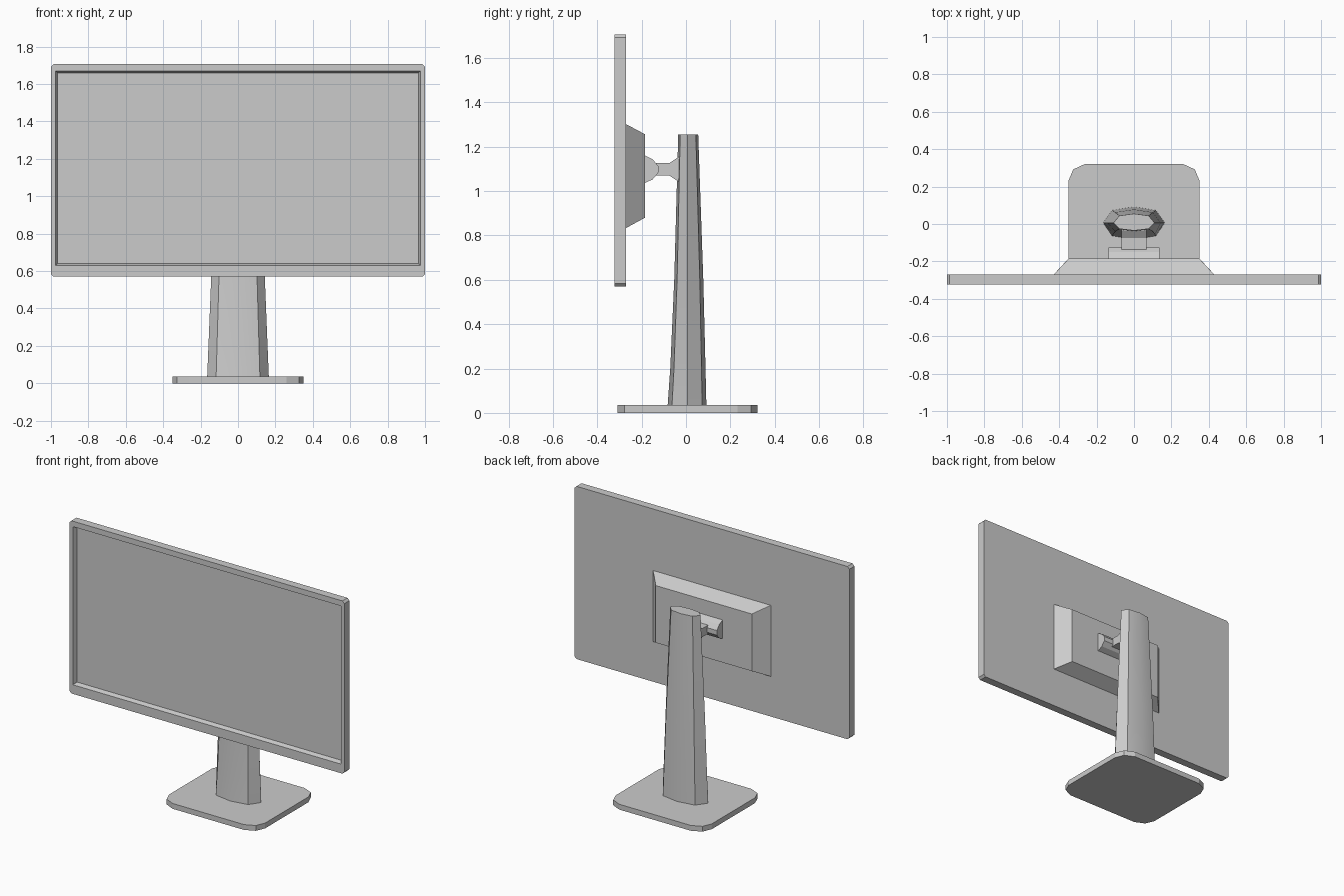
import bpy
import bmesh
import math

cube = bpy.data.objects.get("Cube")
if cube:
    bpy.data.objects.remove(cube, do_unlink=True)

grey = bpy.data.materials.new("light_grey_plastic")
grey.use_nodes = True
GREY = (0.6, 0.6, 0.6, 1.0)
grey.diffuse_color = GREY
grey.node_tree.nodes["Principled BSDF"].inputs["Base Color"].default_value = GREY


def loft(name, rings, smooth=False):
    """Skin equal-length point rings and cap both ends."""
    bm = bmesh.new()
    loops = [[bm.verts.new(p) for p in ring] for ring in rings]
    n = len(loops[0])
    for a, b in zip(loops, loops[1:]):
        for i in range(n):
            j = (i + 1) % n
            bm.faces.new((a[i], a[j], b[j], b[i]))
    bm.faces.new(loops[0])
    bm.faces.new(loops[-1])
    bmesh.ops.recalc_face_normals(bm, faces=bm.faces)
    mesh = bpy.data.meshes.new(name)
    bm.to_mesh(mesh)
    bm.free()
    mesh.materials.append(grey)
    obj = bpy.data.objects.new(name, mesh)
    bpy.context.collection.objects.link(obj)
    if smooth:
        bpy.ops.object.select_all(action="DESELECT")
        obj.select_set(True)
        bpy.context.view_layer.objects.active = obj
        bpy.ops.object.shade_smooth_by_angle(angle=math.radians(25))
    return obj


def upright_rect(y, half_w, z0, z1, cut=0.001):
    """Rectangle with cut corners in a plane facing the front."""
    half_h, mid = (z1 - z0) / 2, (z0 + z1) / 2
    pts = []
    for sx, sz in ((1, 1), (-1, 1), (-1, -1), (1, -1)):
        pair = [(sx * half_w, y, mid + sz * (half_h - cut)),
                (sx * (half_w - cut), y, mid + sz * half_h)]
        pts += pair if sx * sz > 0 else pair[::-1]
    return pts


def side_extrude(name, profile, half_w):
    """Extrude a (y, z) profile sideways."""
    return loft(name, [[(x, y, z) for y, z in profile] for x in (-half_w, half_w)])


# Display panel with a recessed screen
loft("display_panel", [
    upright_rect(-0.27, 1.0, 0.57, 1.706, 0.014),
    upright_rect(-0.323, 1.0, 0.57, 1.706, 0.014),
    upright_rect(-0.323, 0.975, 0.63, 1.67),
    upright_rect(-0.295, 0.965, 0.64, 1.66),
])

# Tapered housing on the back
loft("back_housing", [
    upright_rect(-0.271, 0.43, 0.833, 1.302),
    upright_rect(-0.185, 0.35, 0.88, 1.256),
])

# Tilt hinge and arm, mirrored about the hinge height
hinge_z = 1.098
hinge_half = [(-0.187, 0.063), (-0.15, 0.045), (-0.125, 0.015)]
arm_half = [(-0.15, 0.028), (-0.075, 0.028), (-0.035, 0.055), (0.0, 0.055)]
for name, half, width in (("tilt_hinge", hinge_half, 0.137),
                          ("hinge_arm", arm_half, 0.066)):
    profile = [(y, hinge_z + h) for y, h in half]
    profile += [(y, hinge_z - h) for y, h in reversed(half)]
    side_extrude(name, profile, width)


# Tapered stand neck: z, half width, front y, back y
def neck_ring(z, w, front, back):
    mid, c = 0.006, w * 0.71
    fc, bc = mid + (front - mid) * 0.78, mid + (back - mid) * 0.78
    return [(w, mid, z), (c, bc, z), (0, back, z), (-c, bc, z),
            (-w, mid, z), (-c, fc, z), (0, front, z), (c, fc, z)]


loft("stand_neck", [neck_ring(*s) for s in (
    (0.03, 0.165, -0.083, 0.092),
    (0.2, 0.158, -0.071, 0.088),
    (0.6, 0.142, -0.053, 0.078),
    (1.256, 0.11, -0.035, 0.055),
)], smooth=True)

# Foot plate with rounded corners
corner = [(0.35, 0.225), (0.325, 0.285), (0.26, 0.315)]
quarter = corner + [(-x, y) for x, y in reversed(corner)]
outline = quarter + [(-x, -y) for x, y in quarter]
loft("foot_plate", [[(x, y + 0.007, z) for x, y in outline] for z in (0.0, 0.035)])
